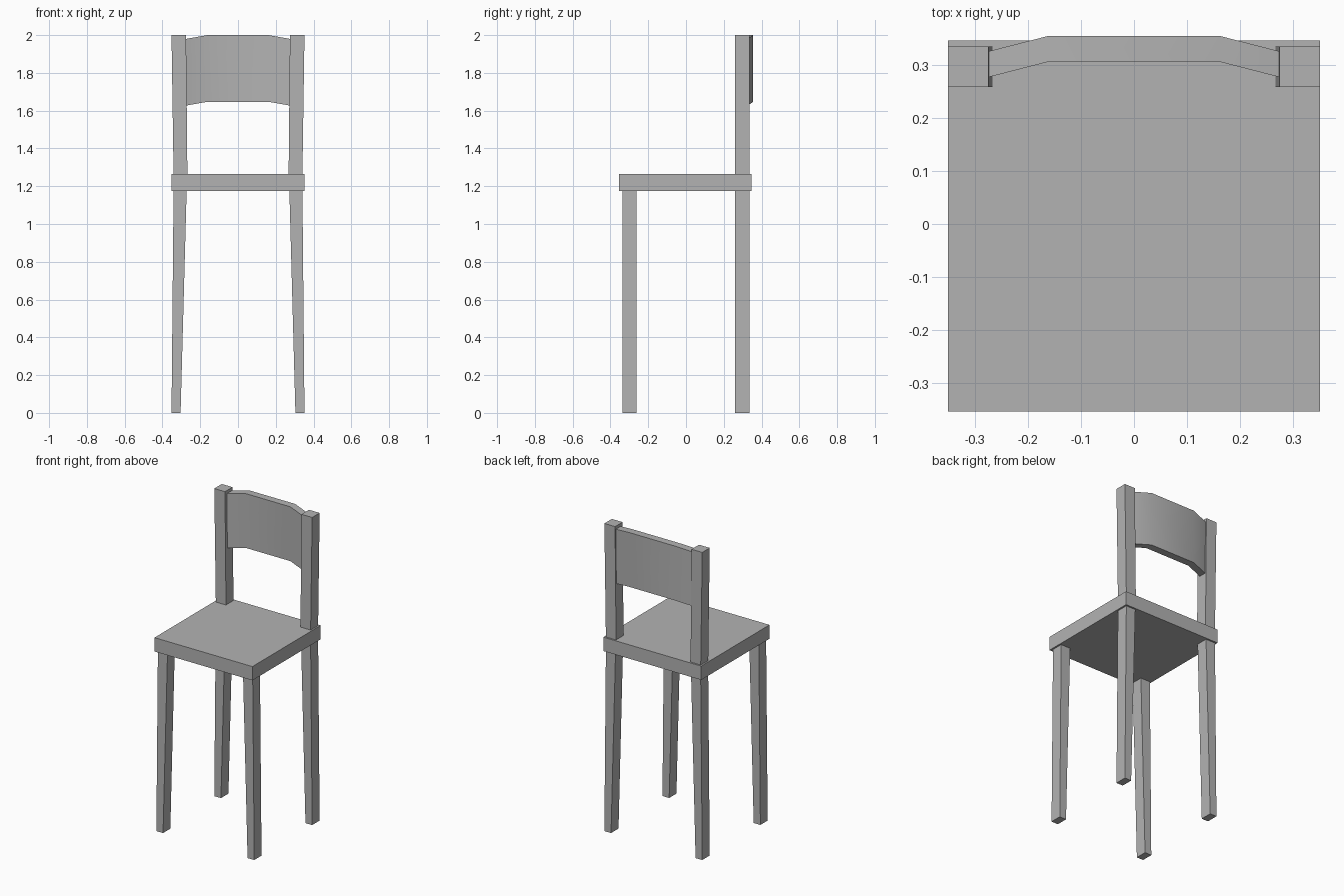
import bpy, bmesh, math

cube = bpy.data.objects.get("Cube")
if cube:
    bpy.data.objects.remove(cube, do_unlink=True)

# Single plain grey
grey = bpy.data.materials.new("plain_grey")
grey.use_nodes = True
GREY = (0.45, 0.45, 0.45, 1)
grey.diffuse_color = GREY
grey.node_tree.nodes["Principled BSDF"].inputs["Base Color"].default_value = GREY


def loft(name, sections, smooth=False):
    """Skin a row of four-cornered sections into a closed solid."""
    bm = bmesh.new()
    rings = [[bm.verts.new(p) for p in s] for s in sections]
    for a, b in zip(rings, rings[1:]):
        for i in range(4):
            j = (i + 1) % 4
            bm.faces.new((a[i], a[j], b[j], b[i]))
    bm.faces.new(rings[0])
    bm.faces.new(rings[-1])
    bmesh.ops.recalc_face_normals(bm, faces=bm.faces)
    mesh = bpy.data.meshes.new(name)
    bm.to_mesh(mesh)
    bm.free()
    mesh.materials.append(grey)
    obj = bpy.data.objects.new(name, mesh)
    bpy.context.collection.objects.link(obj)
    if smooth:
        bpy.ops.object.select_all(action="DESELECT")
        obj.select_set(True)
        bpy.context.view_layer.objects.active = obj
        bpy.ops.object.shade_smooth_by_angle(angle=math.radians(30))


def rect(x0, x1, y0, y1, z):
    return [(x0, y0, z), (x1, y0, z), (x1, y1, z), (x0, y1, z)]


SEAT_LOW, SEAT_TOP = 1.175, 1.265
FRONT = (-0.336, -0.261)
REAR = (0.259, 0.336)

# Seat slab
loft("seat", [rect(-0.352, 0.352, -0.355, 0.347, z) for z in (SEAT_LOW, SEAT_TOP)])

# Tapered legs and back posts on both sides
for side, s in (("left", 1), ("right", -1)):
    for end, ys in (("front", FRONT), ("rear", REAR)):
        loft(f"{end}_{side}_leg", [rect(s * 0.304, s * 0.352, *ys, 0),
                                   rect(s * 0.272, s * 0.341, *ys, SEAT_LOW)])
    loft(f"{side}_back_post", [rect(s * 0.268, s * 0.341, *REAR, SEAT_TOP),
                               rect(s * 0.275, s * 0.352, *REAR, 2)])

# Bent backrest panel: x, front y, top z
bends = [(-0.275, 0.278, 1.98), (-0.162, 0.307, 2),
         (0.162, 0.307, 2), (0.275, 0.278, 1.98)]
loft("backrest", [[(x, y, z - 0.353), (x, y + 0.049, z - 0.353),
                   (x, y + 0.049, z), (x, y, z)] for x, y, z in bends], smooth=True)
